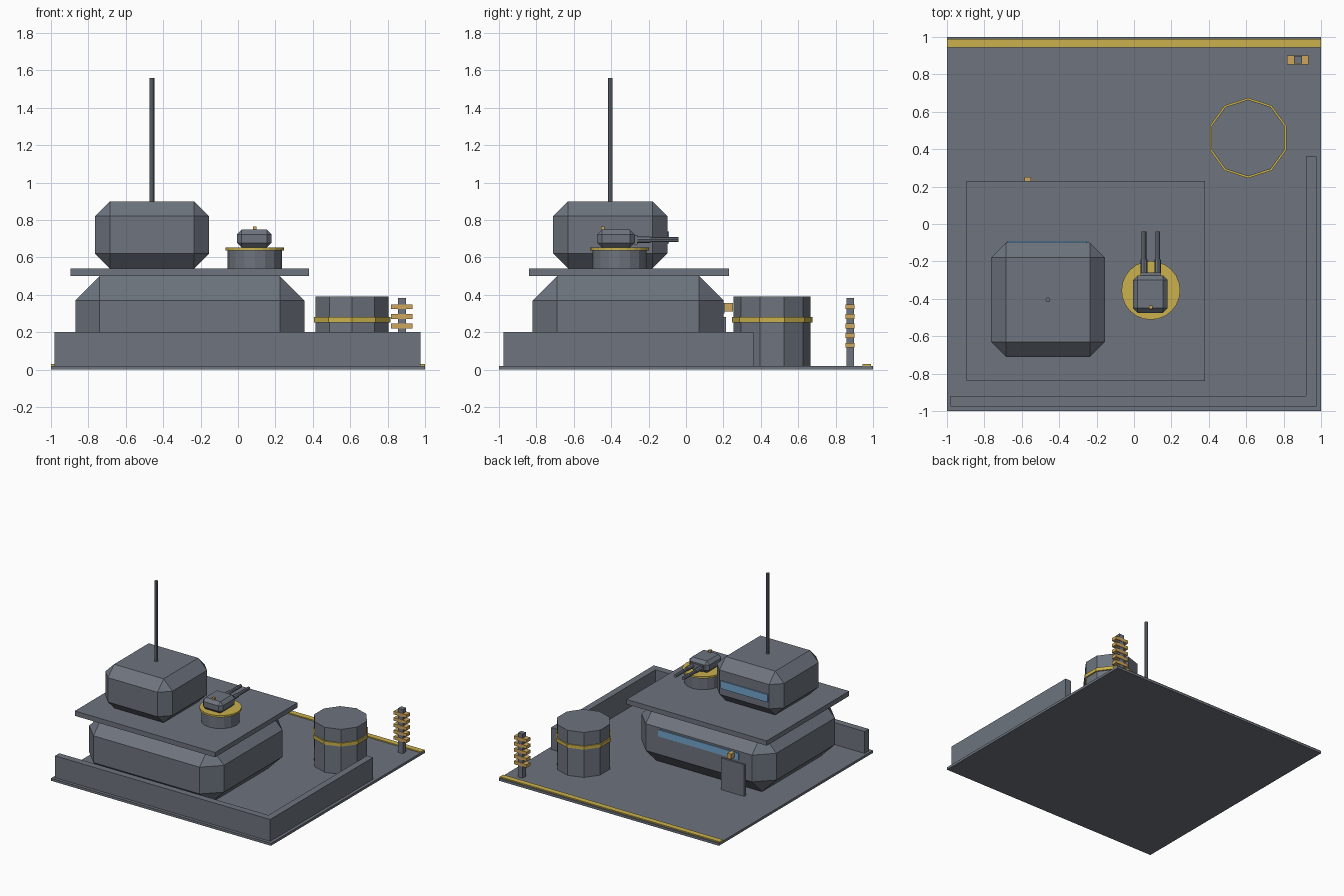
import bpy
import math

cube = bpy.data.objects.get("Cube")
if cube:
    bpy.data.objects.remove(cube, do_unlink=True)


def material(name, r, g, b):
    m = bpy.data.materials.new(name)
    m.use_nodes = True
    m.diffuse_color = (r, g, b, 1)
    m.node_tree.nodes["Principled BSDF"].inputs["Base Color"].default_value = (r, g, b, 1)
    return m


GREY = material("slate grey", 0.155, 0.175, 0.21)
YELLOW = material("warning yellow", 0.59, 0.44, 0.075)
ORANGE = material("amber", 0.62, 0.38, 0.11)
BLUE = material("window blue", 0.17, 0.37, 0.60)


def box(name, x, y, z, mat=GREY, bevel=0):
    """Box from (min, max) pairs, with optional chamfer."""
    spans = (x, y, z)
    bpy.ops.mesh.primitive_cube_add(size=1, location=[(a + b) / 2 for a, b in spans])
    ob = bpy.context.object
    ob.name = name
    ob.scale = [b - a for a, b in spans]
    bpy.ops.object.transform_apply(location=False, rotation=False, scale=True)
    ob.data.materials.append(mat)
    if bevel:
        mod = ob.modifiers.new("chamfer", "BEVEL")
        mod.width = bevel
        mod.segments = 1
        mod.limit_method = "NONE"
    return ob


def cylinder(name, x, y, z, radius, sides, mat=GREY):
    """Upright prism between two heights."""
    bpy.ops.mesh.primitive_cylinder_add(vertices=sides, radius=radius, depth=z[1] - z[0],
                                        location=(x, y, sum(z) / 2))
    ob = bpy.context.object
    ob.name = name
    ob.data.materials.append(mat)
    return ob


def gun_tube(name, x, y, z, radius):
    """Prism lying along y."""
    bpy.ops.mesh.primitive_cylinder_add(vertices=8, radius=radius, depth=y[1] - y[0],
                                        location=(x, sum(y) / 2, z),
                                        rotation=(math.pi / 2, 0, 0))
    ob = bpy.context.object
    ob.name = name
    ob.data.materials.append(GREY)


# Ground slab, edge stripe and low walls
box("base_plate", (-1, 1), (-1, 1), (0, 0.02))
box("edge_stripe", (-1, 1), (0.945, 0.99), (0.02, 0.029), YELLOW)
box("front_wall", (-0.98, 0.975), (-0.975, -0.92), (0.02, 0.2))
box("left_wall", (0.92, 0.975), (-0.92, 0.36), (0.02, 0.2))

# Main bunker with roof, window, door and lamp
box("bunker", (-0.87, 0.355), (-0.82, 0.2), (0.02, 0.5), bevel=0.13)
box("bunker_roof", (-0.895, 0.38), (-0.84, 0.23), (0.5, 0.54))
box("bunker_window", (-0.62, 0.11), (0.198, 0.207), (0.3, 0.355), BLUE)
box("door", (-0.68, -0.47), (0.195, 0.215), (0.02, 0.28))
box("door_lamp", (-0.585, -0.55), (0.2, 0.25), (0.312, 0.355), ORANGE)

# Control tower and antenna
box("tower", (-0.765, -0.155), (-0.71, -0.1), (0.54, 0.9), bevel=0.08)
box("tower_window", (-0.675, -0.25), (-0.1, -0.091), (0.675, 0.738), BLUE)
cylinder("antenna", -0.46, -0.405, (0.9, 1.56), 0.013, 8)

# Gun turret
cylinder("turret_base", 0.09, -0.355, (0.54, 0.638), 0.145, 16)
cylinder("turret_ring", 0.09, -0.355, (0.638, 0.653), 0.157, 24, YELLOW)
box("turret_head", (-0.005, 0.18), (-0.475, -0.275), (0.653, 0.748), bevel=0.025)
box("gun_mount", (0.035, 0.145), (-0.28, -0.26), (0.67, 0.72))
box("turret_light", (0.08, 0.1), (-0.455, -0.435), (0.748, 0.765), ORANGE)
for side, gx in (("right", 0.053), ("left", 0.127)):
    gun_tube(side + "_gun_sleeve", gx, (-0.275, -0.19), 0.695, 0.018)
    gun_tube(side + "_gun_barrel", gx, (-0.19, -0.04), 0.695, 0.013)

# Storage tank
cylinder("tank", 0.61, 0.46, (0.02, 0.39), 0.205, 10)
cylinder("tank_band", 0.61, 0.46, (0.252, 0.28), 0.215, 10, YELLOW)

# Power post with stacked insulators
box("post", (0.855, 0.898), (0.857, 0.899), (0.02, 0.382))
for i in range(5):
    z = 0.13 + i * 0.0515
    box(f"insulator_{i + 1}", (0.817, 0.933), (0.854, 0.902), (z - 0.013, z + 0.013), ORANGE)
